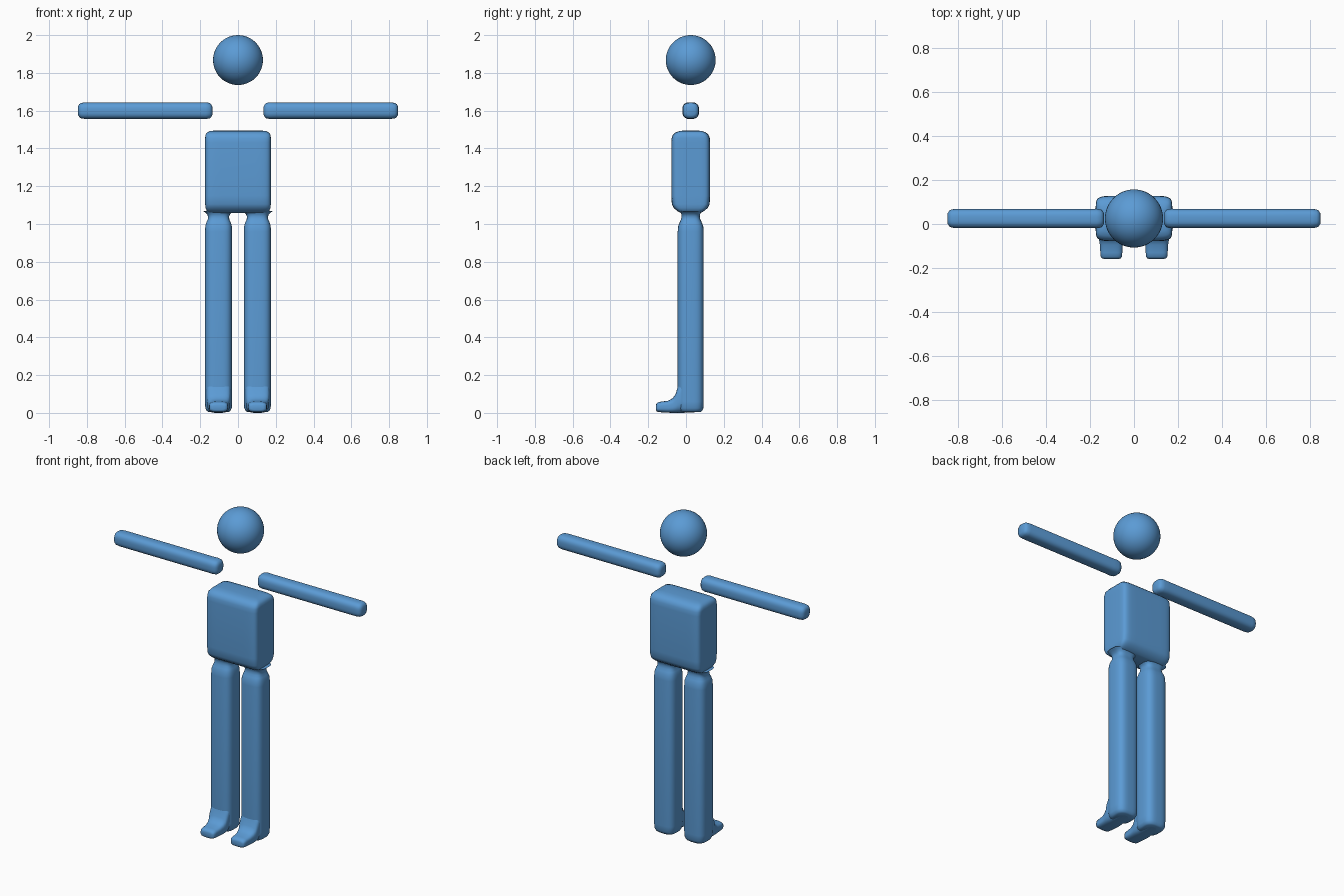
import bpy, bmesh, math

if "Cube" in bpy.data.objects:
    bpy.data.objects.remove(bpy.data.objects["Cube"])

blue = bpy.data.materials.new("sky blue")
blue.diffuse_color = (0.105, 0.328, 0.665, 1)
blue.use_nodes = True
blue.node_tree.nodes["Principled BSDF"].inputs["Base Color"].default_value = blue.diffuse_color

YC = 0.025  # body centre in depth


def finish(obj):
    obj.data.materials.append(blue)
    bpy.ops.object.select_all(action='DESELECT')
    bpy.context.view_layer.objects.active = obj
    obj.select_set(True)
    bpy.ops.object.shade_smooth_by_angle(angle=math.radians(50))


def loft(name, axis, rings, power, side=1, n=40):
    """Skin rounded-square rings (pos, lo_u, hi_u, lo_v, hi_v) along an axis."""
    bm = bmesh.new()
    loops = []
    for pos, u0, u1, v0, v1 in rings:
        loop = []
        for i in range(n):
            a = 2 * math.pi * (i + 0.5) / n
            c, s = math.cos(a), math.sin(a)
            u = (u0 + u1) / 2 + (u1 - u0) / 2 * math.copysign(abs(c) ** (2 / power), c)
            v = (v0 + v1) / 2 + (v1 - v0) / 2 * math.copysign(abs(s) ** (2 / power), s)
            x, y, z = {'x': (pos, u, v), 'y': (u, pos, v), 'z': (u, v, pos)}[axis]
            loop.append(bm.verts.new((x * side, y, z)))
        loops.append(loop)
    for a, b in zip(loops, loops[1:]):
        for i in range(n):
            j = (i + 1) % n
            bm.faces.new((a[i], a[j], b[j], b[i]))
    bm.faces.new(loops[0])
    bm.faces.new(loops[-1])
    bmesh.ops.recalc_face_normals(bm, faces=bm.faces)
    mesh = bpy.data.meshes.new(name)
    bm.to_mesh(mesh)
    bm.free()
    obj = bpy.data.objects.new(name, mesh)
    bpy.context.collection.objects.link(obj)
    finish(obj)


# head
bpy.ops.mesh.primitive_uv_sphere_add(segments=48, ring_count=24, radius=0.132,
                                     location=(0, YC, 1.868))
bpy.context.object.name = "head"
finish(bpy.context.object)

# torso: half width and half depth by height
torso = [(1.058, 0.145, 0.05), (1.062, 0.157, 0.06), (1.07, 0.166, 0.073),
         (1.085, 0.172, 0.09), (1.105, 0.174, 0.1), (1.15, 0.174, 0.103),
         (1.43, 0.174, 0.103), (1.455, 0.174, 0.101), (1.473, 0.172, 0.094),
         (1.485, 0.163, 0.08), (1.492, 0.148, 0.06), (1.495, 0.12, 0.035)]
loft("torso", 'z', [(z, -w, w, YC - d, YC + d) for z, w, d in torso], 8)

# legs: half width and half depth by height, pinched at the hip
leg = [(0.004, 0.052, 0.052), (0.01, 0.062, 0.06), (0.025, 0.07, 0.067),
       (0.06, 0.072, 0.069), (0.96, 0.072, 0.069), (0.99, 0.07, 0.066),
       (1.01, 0.064, 0.058), (1.025, 0.057, 0.051), (1.04, 0.056, 0.048),
       (1.052, 0.061, 0.05), (1.062, 0.072, 0.055), (1.07, 0.085, 0.06)]
# feet: half width, bottom and top by depth
foot = [(0.06, 0.055, 0.004, 0.1), (-0.02, 0.064, 0.0, 0.19), (-0.045, 0.062, 0.0, 0.135),
        (-0.055, 0.059, 0.0, 0.1), (-0.07, 0.056, 0.0, 0.078), (-0.095, 0.052, 0.001, 0.064),
        (-0.13, 0.05, 0.003, 0.06), (-0.148, 0.048, 0.005, 0.056),
        (-0.156, 0.043, 0.009, 0.05), (-0.159, 0.032, 0.016, 0.042)]
# arms: half thickness by distance from the centre
arm = [(0.136, 0.022), (0.141, 0.033), (0.15, 0.041), (0.17, 0.0445), (0.2, 0.0435),
       (0.81, 0.0435), (0.83, 0.041), (0.84, 0.035), (0.846, 0.024)]

for side, label in ((-1, "right"), (1, "left")):
    loft(label + "_leg", 'z',
         [(z, 0.103 - w, 0.103 + w, YC - d, YC + d) for z, w, d in leg], 3.2, side)
    loft(label + "_foot", 'y',
         [(y, 0.103 - w, 0.103 + w, lo, hi) for y, w, lo, hi in foot], 3.2, side)
    loft(label + "_arm", 'x',
         [(x, YC - r, YC + r, 1.6 - r, 1.6 + r) for x, r in arm], 2.7, side)
